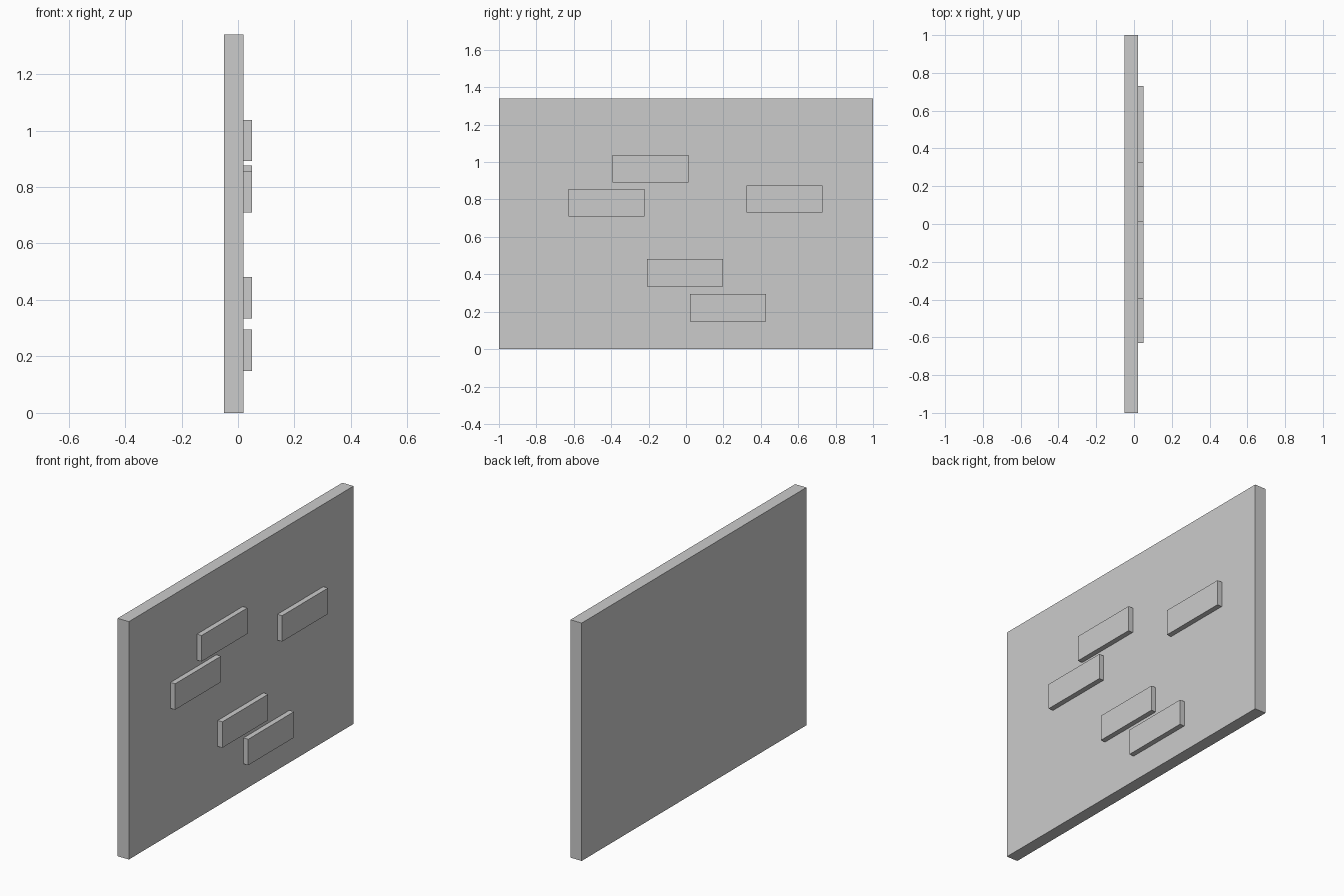
import bpy

if "Cube" in bpy.data.objects:
    bpy.data.objects.remove(bpy.data.objects["Cube"], do_unlink=True)

# Plain grey for the whole wall
grey = bpy.data.materials.new("plain_grey")
grey.use_nodes = True
colour = (0.6, 0.6, 0.6, 1)
grey.diffuse_color = colour
grey.node_tree.nodes["Principled BSDF"].inputs["Base Color"].default_value = colour


def box(name, centre, size):
    bpy.ops.mesh.primitive_cube_add(size=1, location=centre)
    obj = bpy.context.object
    obj.name = name
    obj.scale = size
    bpy.ops.object.transform_apply(location=False, rotation=False, scale=True)
    obj.data.materials.append(grey)
    return obj


# Wall slab
HEIGHT = 1.34
FACE_X = 0.02
box("wall_panel", (-0.015, 0, HEIGHT / 2), (0.07, 2, HEIGHT))

# Raised bricks on the left face: centre y, centre z
DEPTH = 0.029
bricks = [(-0.19, 0.965), (-0.425, 0.783), (0.527, 0.803),
          (-0.005, 0.408), (0.225, 0.222)]
for i, (y, z) in enumerate(bricks, 1):
    box(f"raised_brick_{i}", (FACE_X + DEPTH / 2, y, z), (DEPTH, 0.408, 0.146))
